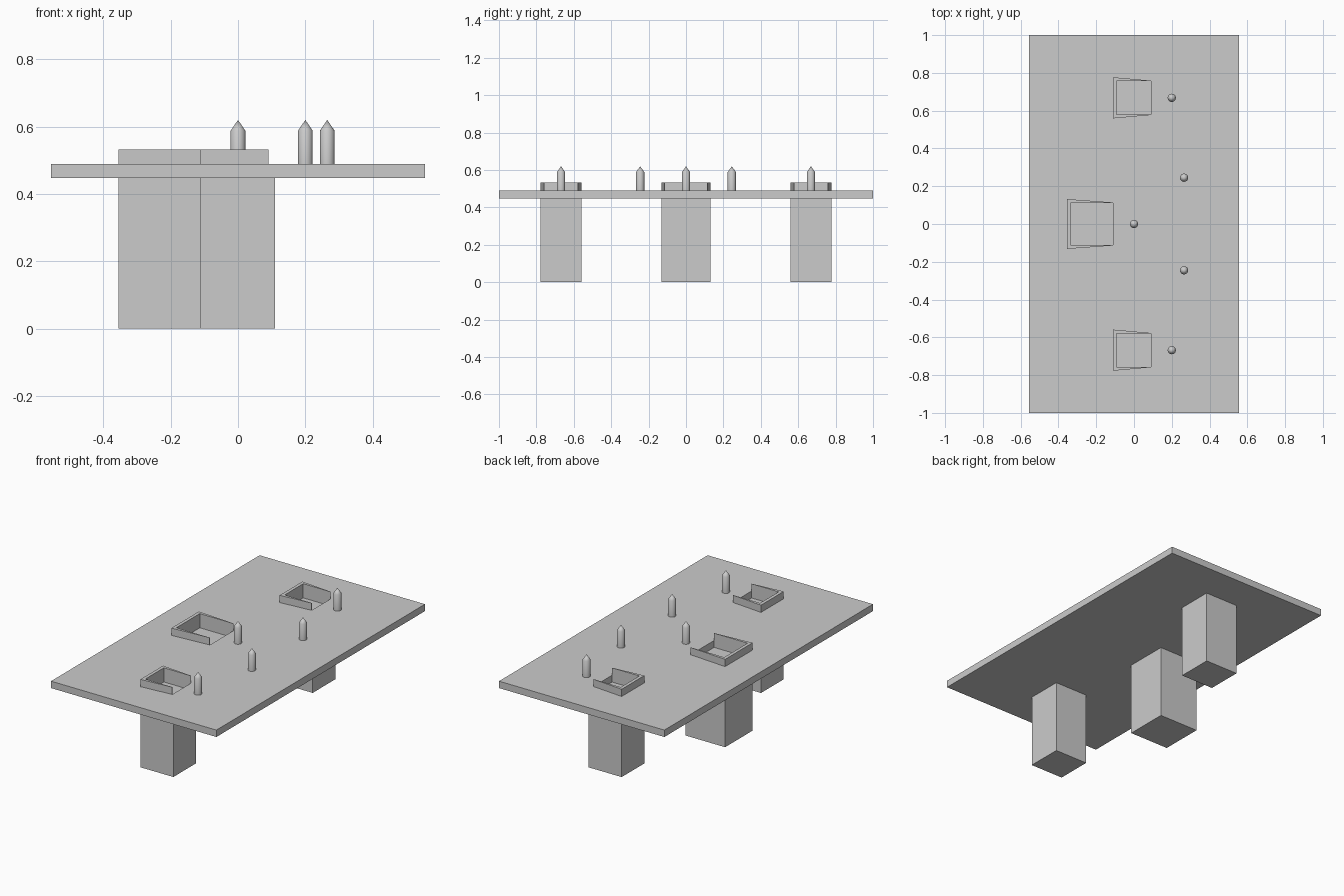
import bpy, bmesh

if "Cube" in bpy.data.objects:
    bpy.data.objects.remove(bpy.data.objects["Cube"])

PLATE_LO, PLATE_HI, RIM_TOP, WALL = 0.447, 0.489, 0.533, 0.02
# back x, front x, centre y, half width of each pocket
BINS = {"middle": (-0.355, -0.09, 0.0, 0.132),
        "near": (-0.112, 0.11, -0.668, 0.109),
        "far": (-0.112, 0.11, 0.668, 0.109)}
PEGS = [(0, 0), (0.2, 0.668), (0.2, -0.668), (0.265, 0.245), (0.265, -0.245)]


def prism(name, outline, z0, z1, wall=0):
    """Extrude an outline upwards; with a wall, hollow it from the top."""
    bm = bmesh.new()
    base = bm.faces.new([bm.verts.new((x, y, z0)) for x, y in outline])
    ext = bmesh.ops.extrude_face_region(bm, geom=[base], use_keep_orig=True)
    verts = [g for g in ext["geom"] if isinstance(g, bmesh.types.BMVert)]
    bmesh.ops.translate(bm, verts=verts, vec=(0, 0, z1 - z0))
    bmesh.ops.recalc_face_normals(bm, faces=bm.faces)
    if wall:
        top = max(bm.faces, key=lambda f: f.calc_center_median().z)
        bmesh.ops.inset_region(bm, faces=[top], thickness=wall)
        ext = bmesh.ops.extrude_face_region(bm, geom=[top])
        verts = [g for g in ext["geom"] if isinstance(g, bmesh.types.BMVert)]
        bmesh.ops.translate(bm, verts=verts, vec=(0, 0, z0 + wall - z1))
        bmesh.ops.recalc_face_normals(bm, faces=bm.faces)
    me = bpy.data.meshes.new(name)
    bm.to_mesh(me)
    bm.free()
    ob = bpy.data.objects.new(name, me)
    bpy.context.collection.objects.link(ob)
    return ob


def rect(x0, x1, y0, y1):
    return [(x0, y0), (x1, y0), (x1, y1), (x0, y1)]


# table plate
plate = prism("plate", rect(-0.555, 0.555, -1, 1), PLATE_LO, PLATE_HI)

for side, (x0, x1, cy, h) in BINS.items():
    i0, i1, ih = x0 + WALL, x1 - WALL, h - WALL
    # hollow box hanging below the plate
    prism(side + "_bin", rect(x0, x1, cy - h, cy + h), 0, PLATE_LO, WALL)
    # three-sided rim, its arms tapering towards the open end
    e = ih + 0.002
    prism(side + "_rim",
          [(x0, cy - h), (i1, cy - e), (i1, cy - ih), (i0, cy - ih),
           (i0, cy + ih), (i1, cy + ih), (i1, cy + e), (x0, cy + h)],
          PLATE_HI, RIM_TOP)
    # opening through the plate
    cutter = prism(side + "_cutter", rect(i0, i1, cy - ih, cy + ih), 0.4, 0.6)
    cutter.hide_render = True
    mod = plate.modifiers.new("opening", "BOOLEAN")
    mod.object, mod.operation, mod.solver = cutter, "DIFFERENCE", "EXACT"
    bpy.context.view_layer.objects.active = plate
    bpy.ops.object.modifier_apply(modifier=mod.name)
    bpy.data.objects.remove(cutter)

# pointed pegs
for i, (x, y) in enumerate(PEGS):
    bm = bmesh.new()
    n = 16
    bmesh.ops.create_cone(bm, cap_ends=True, segments=n, radius1=0.022,
                          radius2=0.022, depth=0.1)
    top = max(bm.faces, key=lambda f: f.calc_center_median().z)
    tip = bmesh.ops.poke(bm, faces=[top])["verts"]
    bmesh.ops.translate(bm, verts=tip, vec=(0, 0, 0.032))
    me = bpy.data.meshes.new("peg")
    bm.to_mesh(me)
    bm.free()
    peg = bpy.data.objects.new("peg_%d" % (i + 1), me)
    peg.location = (x, y, PLATE_HI + 0.049)
    bpy.context.collection.objects.link(peg)
    bpy.ops.object.select_all(action="DESELECT")
    peg.select_set(True)
    bpy.context.view_layer.objects.active = peg
    bpy.ops.object.shade_smooth_by_angle(angle=0.6)
